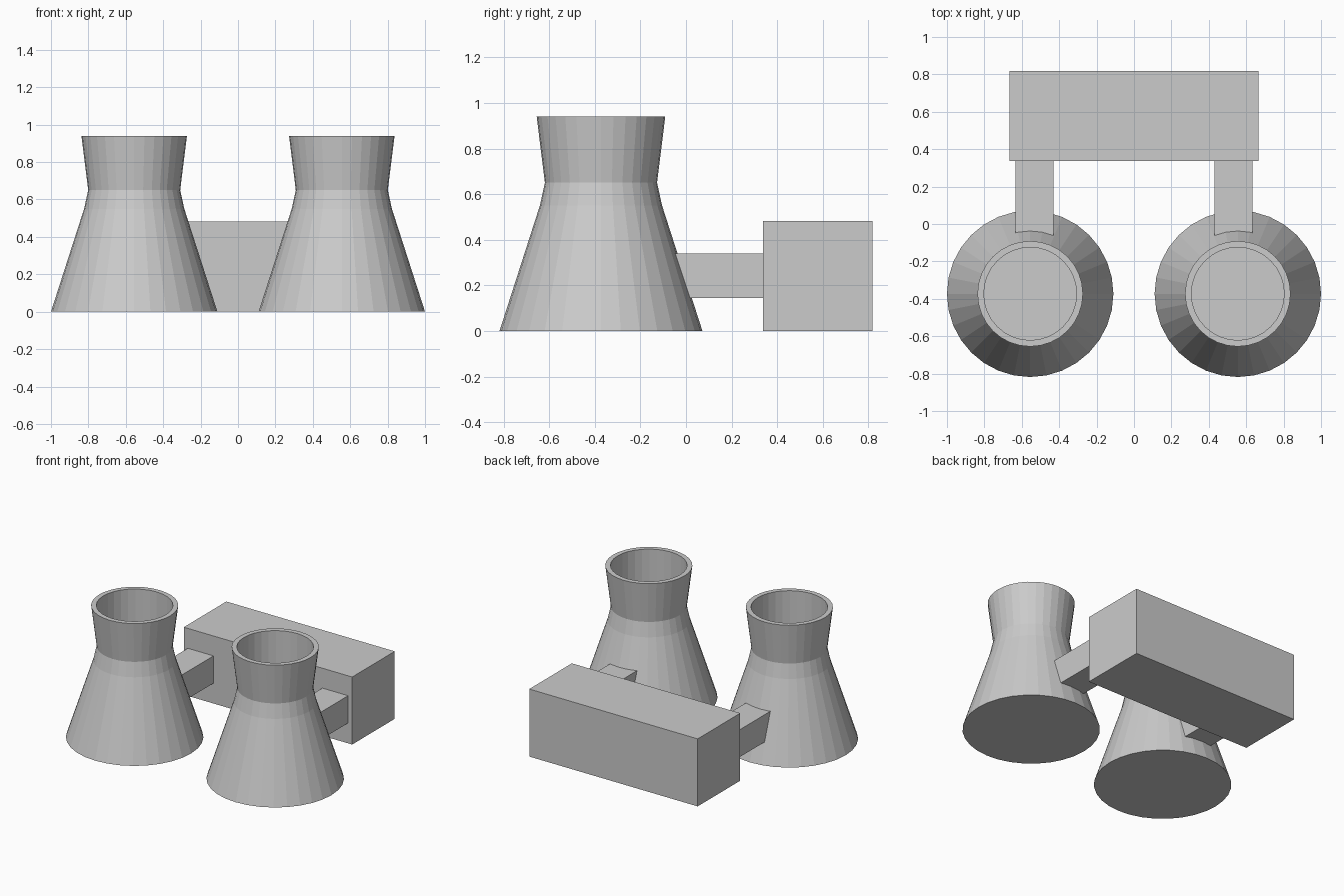
import bpy, bmesh
from math import cos, sin, pi

if "Cube" in bpy.data.objects:
    bpy.data.objects.remove(bpy.data.objects["Cube"])

SIDES = 32


def make_object(name, bm):
    bmesh.ops.recalc_face_normals(bm, faces=bm.faces)
    mesh = bpy.data.meshes.new(name)
    bm.to_mesh(mesh)
    bm.free()
    obj = bpy.data.objects.new(name, mesh)
    bpy.context.collection.objects.link(obj)
    return obj


def lathe(name, profile, cx, cy):
    """Spin a (radius, height) profile and cap both ends."""
    bm = bmesh.new()
    rings = [[bm.verts.new((cx + r * cos(2 * pi * i / SIDES),
                            cy + r * sin(2 * pi * i / SIDES), z))
              for i in range(SIDES)] for r, z in profile]
    for a, b in zip(rings, rings[1:]):
        for i in range(SIDES):
            j = (i + 1) % SIDES
            bm.faces.new((a[i], a[j], b[j], b[i]))
    bm.faces.new(rings[0])
    bm.faces.new(rings[-1])
    return make_object(name, bm)


def box(name, lo, hi):
    bm = bmesh.new()
    bmesh.ops.create_cube(bm, size=1)
    for v in bm.verts:
        v.co = [(l + h) / 2 + c * (h - l) for l, h, c in zip(lo, hi, v.co)]
    return make_object(name, bm)


# Tower outline: flared base, waist, widening mouth, recessed well
tower_profile = [(0.445, 0), (0.268, 0.55), (0.246, 0.65),
                 (0.282, 0.94), (0.248, 0.94), (0.248, 0.68)]

for side, s in (("left", -1), ("right", 1)):
    # Cooling tower
    lathe(side + "_cooling_tower", tower_profile, s * 0.555, -0.373)
    # Duct joining the tower to the building
    x0, x1 = sorted((s * 0.43, s * 0.633))
    box(side + "_duct", (x0, -0.15, 0.145), (x1, 0.34, 0.34))

# Main building
box("main_building", (-0.665, 0.338, 0), (0.665, 0.818, 0.482))
